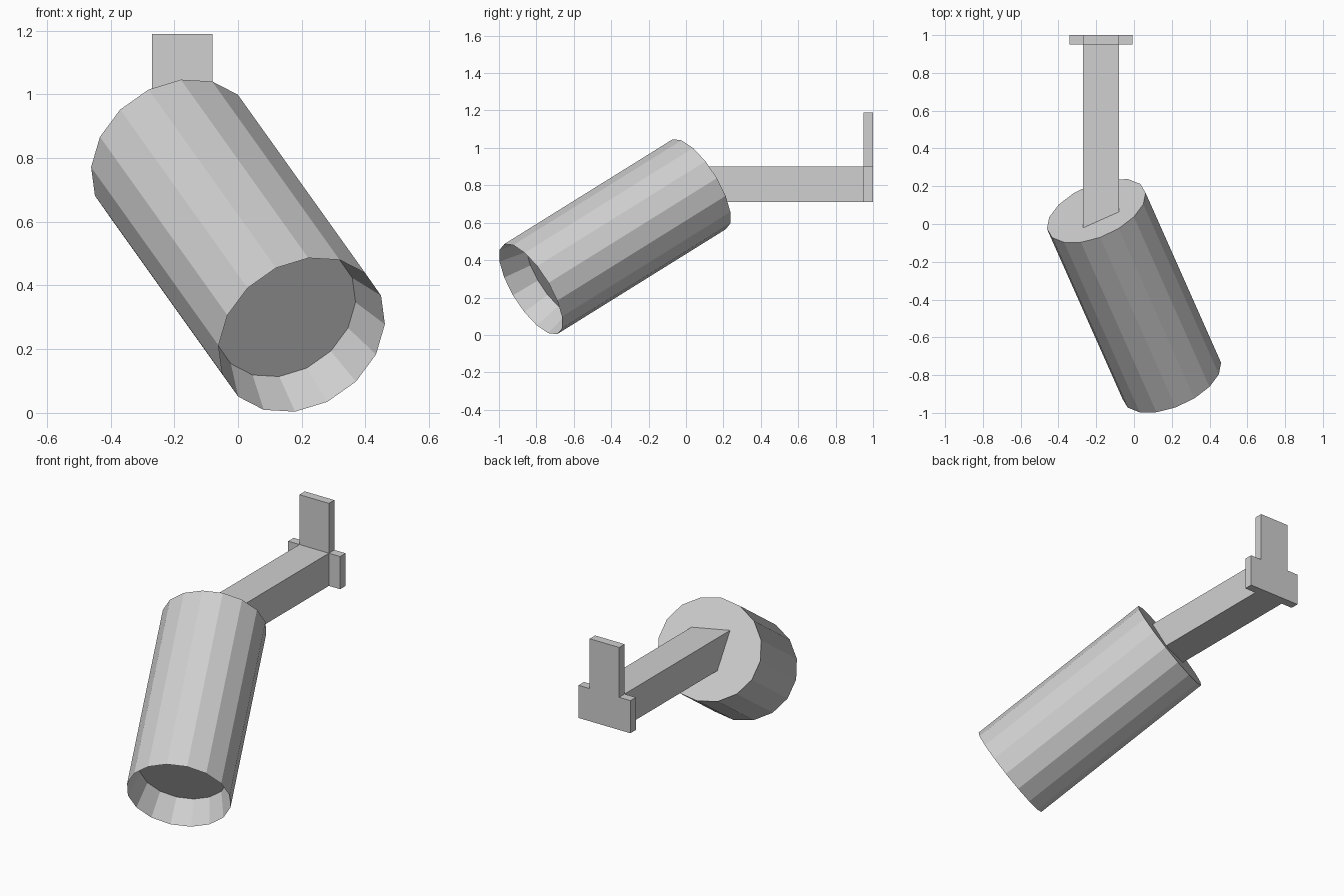
import bpy, bmesh, math
from mathutils import Vector

cube = bpy.data.objects.get("Cube")
if cube:
    bpy.data.objects.remove(cube, do_unlink=True)

grey = bpy.data.materials.new("light grey")
grey.use_nodes = True
color = (0.63, 0.63, 0.63, 1)
grey.diffuse_color = color
grey.node_tree.nodes["Principled BSDF"].inputs["Base Color"].default_value = color


def finish(bm, name):
    bmesh.ops.recalc_face_normals(bm, faces=bm.faces)
    mesh = bpy.data.meshes.new(name)
    bm.to_mesh(mesh)
    bm.free()
    mesh.materials.append(grey)
    obj = bpy.data.objects.new(name, mesh)
    bpy.context.collection.objects.link(obj)
    return obj


# Lamp barrel: open at the front with a tapered recess, closed at the back
SIDES, RADIUS = 16, 0.28
front, back = Vector((0.2, -0.83, 0.245)), Vector((-0.2, 0.07, 0.805))
axis = (back - front).normalized()
u = Vector((0.2, -0.032, 0.195))
u = (u - axis * u.dot(axis)).normalized()
v = axis.cross(u)

bm = bmesh.new()


def ring(center, radius):
    angles = [math.tau * i / SIDES for i in range(SIDES)]
    return [bm.verts.new(center + radius * (u * math.cos(a) + v * math.sin(a)))
            for a in angles]


rings = [ring(front + axis * 0.15, RADIUS * 0.85), ring(front, RADIUS), ring(back, RADIUS)]
for a, b in zip(rings, rings[1:]):
    for i in range(SIDES):
        j = (i + 1) % SIDES
        bm.faces.new((a[i], a[j], b[j], b[i]))
bm.faces.new(rings[0])
bm.faces.new(rings[-1])
finish(bm, "lamp_barrel")

# Support arm: square bar whose front end is mitred to sit in the barrel's back
X0, X1, Z0, Z1 = -0.27, -0.08, 0.71, 0.90
PLATE_FRONT, PLATE_BACK = 0.95, 1.0
bm = bmesh.new()
section = [(X0, Z0), (X1, Z0), (X1, Z1), (X0, Z1)]
seat = back - axis * 0.01
near = [bm.verts.new((x, seat.y - (axis.x * (x - seat.x) + axis.z * (z - seat.z)) / axis.y, z))
        for x, z in section]
far = [bm.verts.new((x, PLATE_FRONT, z)) for x, z in section]
for i in range(4):
    j = (i + 1) % 4
    bm.faces.new((near[i], near[j], far[j], far[i]))
bm.faces.new(near)
bm.faces.new(far)
finish(bm, "support_arm")

# Wall plate: upside-down tee profile extruded in depth
WING, TOP = 0.072, 1.19
tee = [(X0 - WING, Z0), (X1 + WING, Z0), (X1 + WING, Z1), (X1, Z1),
       (X1, TOP), (X0, TOP), (X0, Z1), (X0 - WING, Z1)]
bm = bmesh.new()
face = bm.faces.new([bm.verts.new((x, PLATE_FRONT, z)) for x, z in tee])
out = bmesh.ops.extrude_face_region(bm, geom=[face])
moved = [g for g in out["geom"] if isinstance(g, bmesh.types.BMVert)]
bmesh.ops.translate(bm, verts=moved, vec=(0, PLATE_BACK - PLATE_FRONT, 0))
if not face.is_valid or len(bm.faces) < len(tee) + 2:
    bm.faces.new([w for w in bm.verts if w not in moved][:len(tee)])
finish(bm, "wall_plate")
